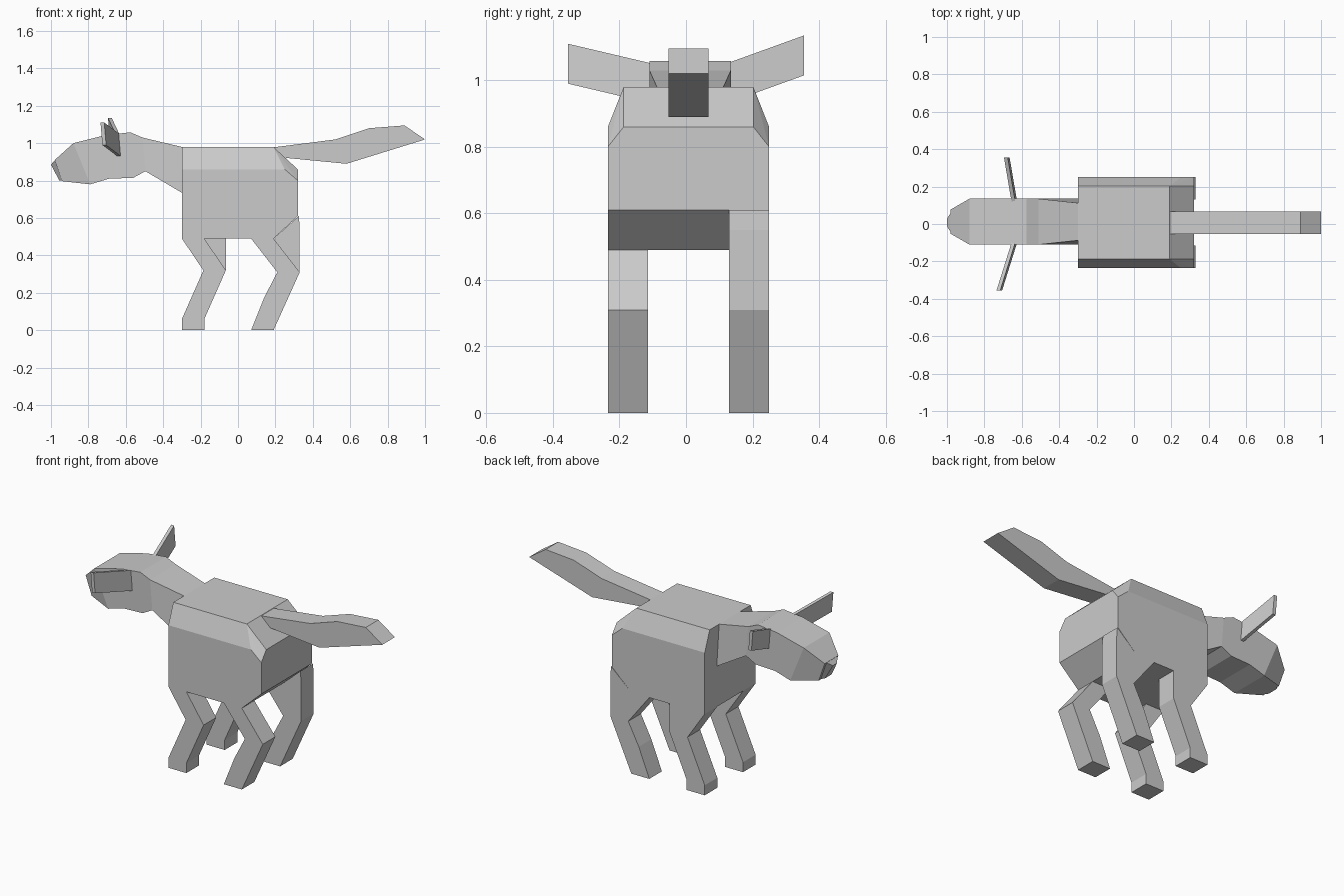
import bpy, bmesh

if "Cube" in bpy.data.objects:
    bpy.data.objects.remove(bpy.data.objects["Cube"])

CY = 0.0075  # middle plane of the animal


def finish(name, bm):
    bmesh.ops.recalc_face_normals(bm, faces=bm.faces)
    me = bpy.data.meshes.new(name)
    bm.to_mesh(me)
    bm.free()
    ob = bpy.data.objects.new(name, me)
    bpy.context.collection.objects.link(ob)
    return ob


def loft(name, rings):
    """Skin a chain of equal-sized vertex loops and cap both ends."""
    bm = bmesh.new()
    loops = [[bm.verts.new(p) for p in r] for r in rings]
    n = len(loops[0])
    for a, b in zip(loops, loops[1:]):
        for i in range(n):
            j = (i + 1) % n
            bm.faces.new((a[i], a[j], b[j], b[i]))
    bm.faces.new(loops[0])
    bm.faces.new(loops[-1])
    return finish(name, bm)


def prism(name, profile, y0, y1):
    """Extrude an x-z profile across y."""
    return loft(name, [[(x, y, z) for x, z in profile] for y in (y0, y1)])


def stations(name, secs, cy):
    """Loft slanted quads: (top xz, bottom xz, top half width, bottom half width)."""
    return loft(name, [[(t[0], cy - wt, t[1]), (t[0], cy + wt, t[1]),
                        (b[0], cy + wb, b[1]), (b[0], cy - wb, b[1])]
                       for t, b, wt, wb in secs])


# Body: boxy hull with chamfered back and rump
bm = bmesh.new()
side = [(-.30, .49), (.19, .49), (.32, .61), (.32, .80), (.25, .86), (-.30, .86)]
top = [(-.30, .98), (.19, .98), (.32, .86)]
for s in (-1, 1):
    for pts, w in ((side, .2425), (top, .195)):
        for x, z in pts:
            bm.verts.new((x, CY + s * w, z))
bmesh.ops.convex_hull(bm, input=bm.verts)
bmesh.ops.dissolve_limit(bm, angle_limit=.02, verts=bm.verts, edges=bm.edges)
finish("body", bm)

# Neck and head
W = .1225
stations("head", [
    ((-.30, .98), (-.30, .735), .10, W),
    ((-.51, 1.03), (-.495, .85), W, W),
    ((-.575, 1.058), (-.56, .815), W, W),
    ((-.70, 1.045), (-.69, .81), W, W),
    ((-.88, 1.0), (-.79, .78), W, W),
    ((-.98, .91), (-.94, .797), .065, .065)], .0125)

# Nose
stations("nose", [
    ((-.978, .91), (-.94, .80), .055, .055),
    ((-1.0, .885), (-.955, .80), .02, .03)], .008)

# Ears: thin swept plates
for name, yi, yo, xo, zo in (("left_ear", -.10, -.355, -.72, 1.11),
                             ("right_ear", .12, .355, -.68, 1.135)):
    rings = []
    for x, y, z in ((-.64, yi, 1.05), (xo, yo, zo)):
        rings.append([(x - .015, y, z), (x + .005, y, z),
                      (x + .015, y, z - .12), (x - .005, y, z - .12)])
    loft(name, rings)

# Tail
prism("tail", [(.19, .978), (.52, 1.02), (.70, 1.08), (.89, 1.095),
               (1.0, 1.02), (.58, .89), (.25, .922)], -.053, .067)

# Legs: far pair has the back of the knee filled in
front = [(-.30, .49), (-.185, .32), (-.30, .06), (-.30, 0), (-.18, 0),
         (-.18, .06), (-.065, .32), (-.18, .49)]
hind = [(.07, .49), (.21, .31), (.14, .175), (.07, 0), (.19, 0),
        (.33, .31), (.19, .49)]
for label, y0, y1, fill in (("left", -.235, -.115, False), ("right", .13, .25, True)):
    f = front[:-2] + [(-.065, .32), (-.065, .49)] if fill else front
    h = hind[:-1] + [(.33, .55), (.325, .61), (.19, .49)] if fill else hind
    prism(label + "_front_leg", f, y0, y1)
    prism(label + "_hind_leg", h, y0, y1)
